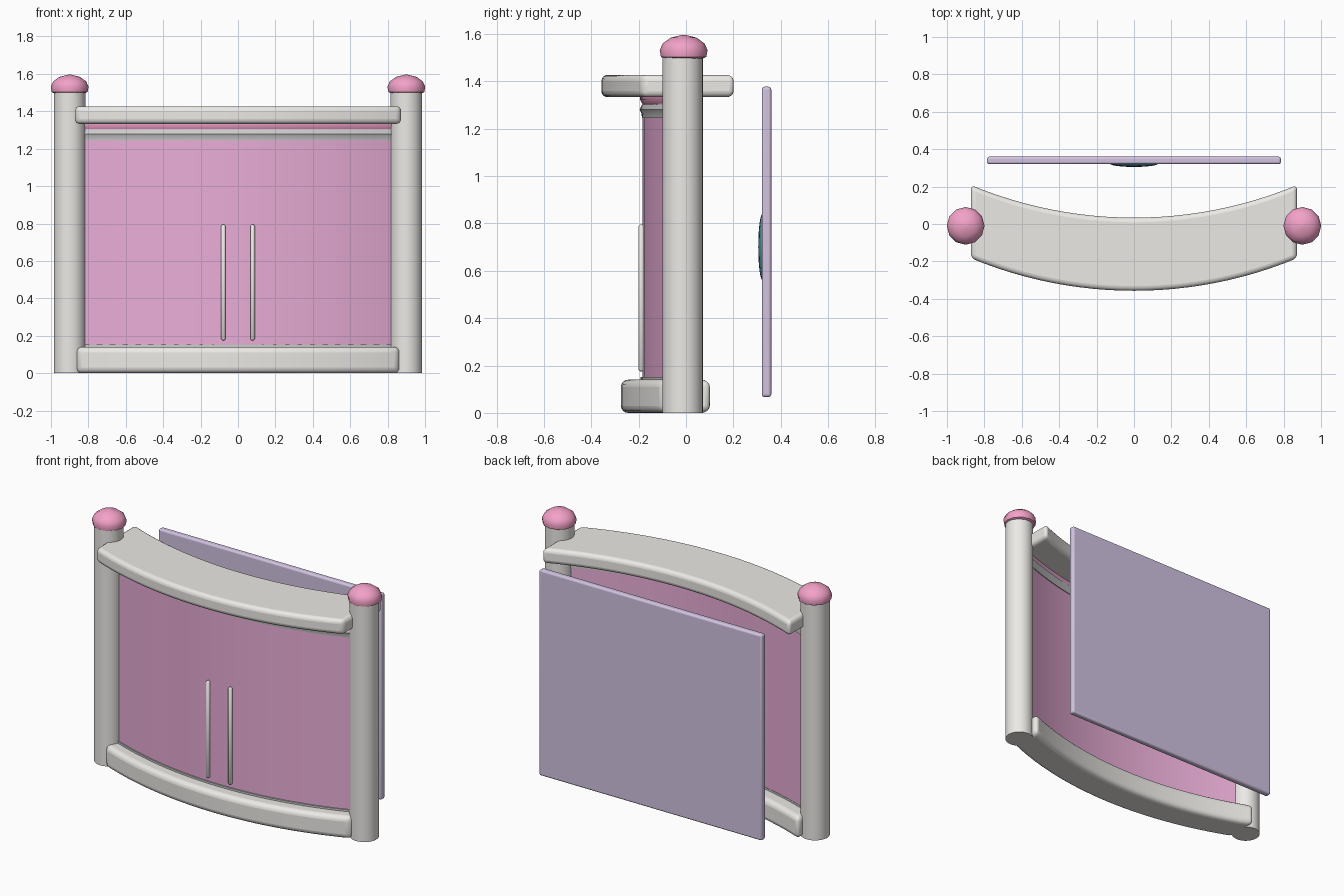
import bpy, bmesh, math

if "Cube" in bpy.data.objects:
    bpy.data.objects.remove(bpy.data.objects["Cube"])

R = 2.27  # plan radius of the bowed front


def material(name, rgb):
    m = bpy.data.materials.new(name)
    m.diffuse_color = (*rgb, 1)
    m.use_nodes = True
    m.node_tree.nodes["Principled BSDF"].inputs["Base Color"].default_value = m.diffuse_color
    return m


IVORY = material("ivory", (0.84, 0.82, 0.79))
PINK = material("pink", (0.82, 0.42, 0.68))
ROSE = material("rose", (0.90, 0.36, 0.58))
LILAC = material("lilac", (0.65, 0.55, 0.76))
TEAL = material("teal", (0.08, 0.35, 0.45))
GREY = material("grey", (0.62, 0.62, 0.63))


def finish(bm, name, mat, bevel=0, angle=35):
    bmesh.ops.recalc_face_normals(bm, faces=bm.faces)
    me = bpy.data.meshes.new(name)
    bm.to_mesh(me)
    bm.free()
    ob = bpy.data.objects.new(name, me)
    bpy.context.collection.objects.link(ob)
    me.materials.append(mat)
    if bevel:
        b = ob.modifiers.new("round", "BEVEL")
        b.width, b.segments = bevel, 4
        b.limit_method, b.angle_limit = "ANGLE", math.radians(45)
    bpy.ops.object.select_all(action="DESELECT")
    ob.select_set(True)
    bpy.context.view_layer.objects.active = ob
    bpy.ops.object.shade_smooth_by_angle(angle=math.radians(angle))
    return ob


def bowed(name, half, profile, mat, bevel=0, n=24):
    """Sweep a closed (y, z) profile along the bowed arc."""
    bm = bmesh.new()
    rings = []
    for i in range(n + 1):
        x = half * (2 * i / n - 1)
        dy = R - math.sqrt(R * R - x * x)
        rings.append([bm.verts.new((x, y + dy, z)) for y, z in profile])
    k = len(profile)
    for a, b in zip(rings, rings[1:]):
        for j in range(k):
            bm.faces.new((a[j], a[(j + 1) % k], b[(j + 1) % k], b[j]))
    bm.faces.new(rings[0])
    bm.faces.new(rings[-1])
    return finish(bm, name, mat, bevel)


def rect(y0, y1, z0, z1):
    return [(y0, z0), (y1, z0), (y1, z1), (y0, z1)]


def lathe(name, x, y, profile, mat, n, angle=35):
    """Turn a (radius, z) profile around a vertical axis."""
    bm = bmesh.new()
    rings = [[bm.verts.new((x + r * math.cos(2 * math.pi * i / n),
                            y + r * math.sin(2 * math.pi * i / n), z))
              for i in range(n)] for r, z in profile]
    for a, b in zip(rings, rings[1:]):
        for i in range(n):
            bm.faces.new((a[i], a[(i + 1) % n], b[(i + 1) % n], b[i]))
    bm.faces.new(rings[0])
    bm.faces.new(rings[-1])
    return finish(bm, name, mat, 0, angle)


# Rails
bowed("top_rail", 0.872, rect(-0.357, 0.034, 1.333, 1.427), IVORY, 0.025)
bowed("bottom_rail", 0.865, rect(-0.275, -0.062, 0.0, 0.14), IVORY, 0.03)

# Curved panel with its trims
bowed("front_panel", 0.83, rect(-0.184, -0.16, 0.13, 1.34), PINK)
bowed("upper_moulding", 0.82, [(-0.155, 1.245), (-0.186, 1.245), (-0.188, 1.265),
                               (-0.196, 1.28), (-0.186, 1.302), (-0.155, 1.302)], GREY)
bowed("upper_bead", 0.82, [(-0.165, 1.306), (-0.186, 1.306), (-0.194, 1.322),
                           (-0.194, 1.334), (-0.165, 1.334)], ROSE)
bowed("lower_trim", 0.82, rect(-0.192, -0.158, 0.135, 0.152), GREY)

# Posts, caps and door handles on both sides
for side, s in (("left", -1), ("right", 1)):
    lathe(side + "_post", s * 0.9, -0.014, [(0.085, 0), (0.085, 1.51)], IVORY, 32)
    lathe(side + "_cap", s * 0.9, -0.01,
          [(0.08, 1.495), (0.096, 1.503), (0.101, 1.532), (0.088, 1.56),
           (0.055, 1.584), (0.008, 1.596)], ROSE, 12, 40)
    lathe(side + "_handle", s * 0.078, -0.189,
          [(0.005, 0.175), (0.012, 0.183), (0.012, 0.787), (0.005, 0.795)], IVORY, 12, 60)

# Flat back board
bm = bmesh.new()
bmesh.ops.create_cube(bm, size=1)
for v in bm.verts:
    v.co = (v.co.x * 1.57, v.co.y * 0.04 + 0.34, v.co.z * 1.31 + 0.722)
finish(bm, "back_board", LILAC, 0.012)

# Shallow dome on the inner face of the back board
bm = bmesh.new()
bmesh.ops.create_uvsphere(bm, u_segments=24, v_segments=12, radius=1)
for v in bm.verts:
    v.co = (v.co.x * 0.13, v.co.y * 0.018 + 0.323, v.co.z * 0.14 + 0.70)
finish(bm, "back_dome", TEAL, 0, 60)
